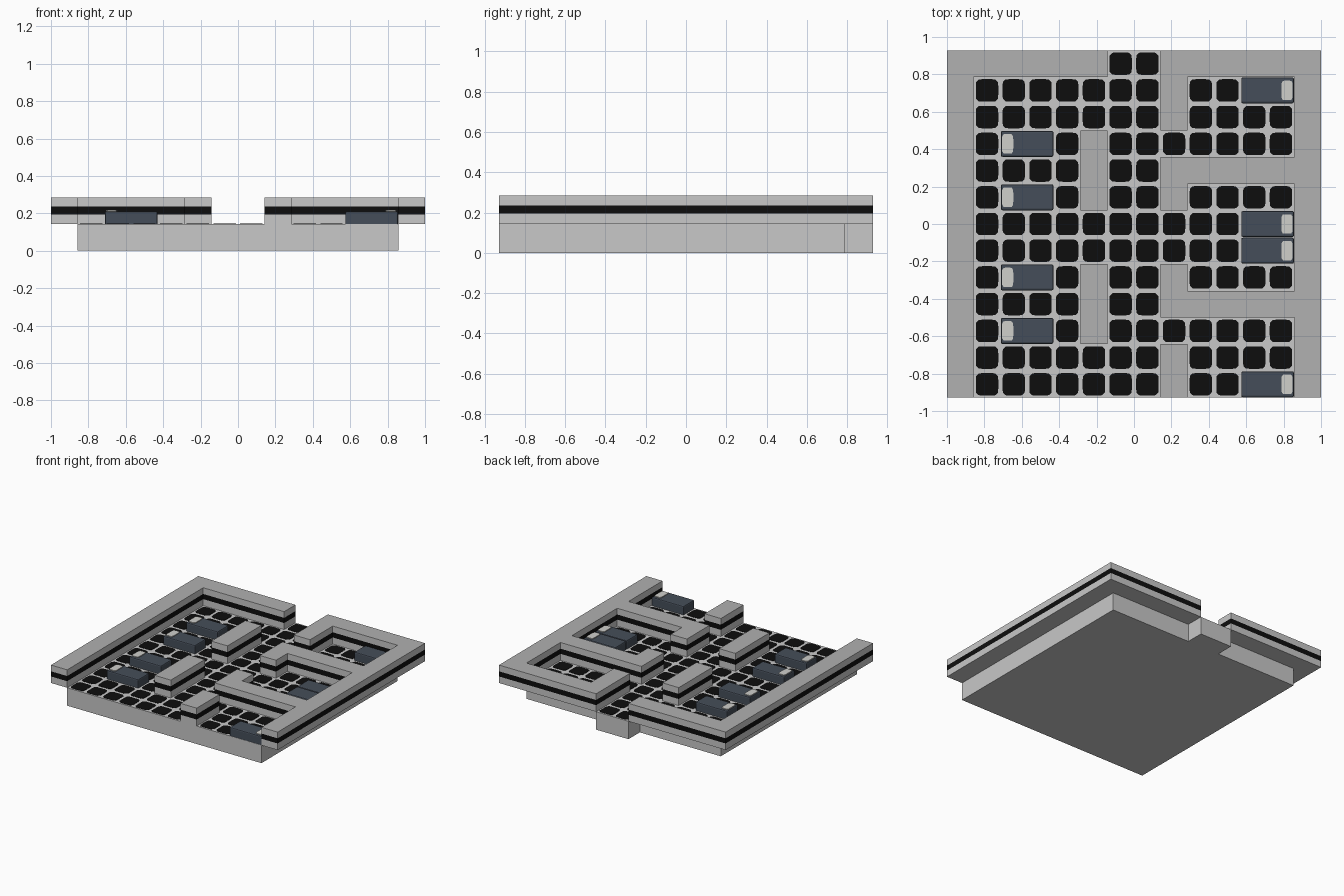
import bpy, bmesh, math
from mathutils import Vector

if "Cube" in bpy.data.objects:
    bpy.data.objects.remove(bpy.data.objects["Cube"])

C = 2 / 14                      # grid cell size
X0, Y0 = -1.0, -6.5 * C         # lower left corner of the grid


def material(name, rgb):
    m = bpy.data.materials.new(name)
    m.diffuse_color = (*rgb, 1)
    m.use_nodes = True
    m.node_tree.nodes["Principled BSDF"].inputs["Base Color"].default_value = m.diffuse_color
    return m


LIGHT = material("light grey", (0.58, 0.58, 0.58))
TOP = material("mid grey", (0.44, 0.44, 0.44))
BLACK = material("black", (0.004, 0.004, 0.004))
BLUE = material("slate blue", (0.060, 0.076, 0.100))
PILLOW = material("off white", (0.63, 0.63, 0.60))


def finish(bm, name, mats):
    me = bpy.data.meshes.new(name)
    bm.to_mesh(me)
    bm.free()
    for m in mats:
        me.materials.append(m)
    ob = bpy.data.objects.new(name, me)
    bpy.context.collection.objects.link(ob)
    return ob


def box(bm, lo, hi):
    lo, hi = Vector(lo), Vector(hi)
    vs = bmesh.ops.create_cube(bm, size=1)["verts"]
    for v in vs:
        v.co = Vector((v.co[k] * (hi[k] - lo[k]) + (hi[k] + lo[k]) / 2 for k in range(3)))
    return vs


def prism(bm, cx, cy, hx, hy, z0, z1, power, n=24):
    """Rounded rectangle plate (superellipse outline)."""
    ring = []
    for k in range(n):
        a = 2 * math.pi * (k + 0.5) / n
        c, s = math.cos(a), math.sin(a)
        r = (abs(c) ** power + abs(s) ** power) ** (-1 / power)
        ring.append((cx + hx * r * c, cy + hy * r * s))
    low = [bm.verts.new((x, y, z0)) for x, y in ring]
    top = [bm.verts.new((x, y, z1)) for x, y in ring]
    bm.faces.new(top)
    bm.faces.new(low[::-1])
    for k in range(n):
        m = (k + 1) % n
        bm.faces.new((low[k], low[m], top[m], top[k]))


# Floor slab with doorstep in the back opening
bm = bmesh.new()
box(bm, (X0 + C, Y0, 0), (1 - C, Y0 + 12 * C, C))
finish(bm, "floor", [LIGHT])
bm = bmesh.new()
box(bm, (-C, Y0 + 12 * C, 0), (C, Y0 + 13 * C, C))
finish(bm, "doorstep", [LIGHT])

# Walls: (first column, first row, columns, rows)
walls = {
    "left_wall": (0, 0, 1, 13), "right_wall": (13, 0, 1, 13),
    "back_wall_left": (1, 12, 5, 1), "back_wall_right": (8, 12, 5, 1),
    "ward_screen_back": (5, 7, 1, 3), "ward_screen_front": (5, 2, 1, 3),
    "corridor_wall_back": (8, 10, 1, 2), "corridor_wall_upper": (8, 7, 1, 2),
    "corridor_wall_lower": (8, 3, 1, 2), "corridor_wall_front": (8, 0, 1, 2),
    "divider_back": (9, 8, 4, 1), "divider_front": (9, 3, 4, 1),
}
used = set()
for name, (i, j, w, h) in walls.items():
    bm = bmesh.new()
    box(bm, (X0 + i * C, Y0 + j * C, C), (X0 + (i + w) * C, Y0 + (j + h) * C, 2 * C))
    for z in (0.195, 0.236):
        bmesh.ops.bisect_plane(bm, geom=bm.verts[:] + bm.edges[:] + bm.faces[:],
                               plane_co=(0, 0, z), plane_no=(0, 0, 1))
    bm.normal_update()
    # black stripe by height, darker top by direction
    for f in bm.faces:
        z = f.calc_center_median().z
        if f.normal.z > 0.5:
            f.material_index = 1
        elif abs(f.normal.z) < 0.5 and 0.195 < z < 0.236:
            f.material_index = 2
    finish(bm, name, [LIGHT, TOP, BLACK])
    used |= {(a, b) for a in range(i, i + w) for b in range(j, j + h)}

# Beds, two cells long, pillow at the outer end
beds = [(2, j, -1) for j in (2, 4, 7, 9)] + [(11, j, 1) for j in (0, 5, 6, 11)]
for n, (i, j, side) in enumerate(beds, 1):
    g = 0.002
    bm = bmesh.new()
    box(bm, (X0 + i * C + g, Y0 + j * C + g, C),
        (X0 + (i + 2) * C - g, Y0 + (j + 1) * C - g, 0.211))
    top_edges = [e for e in bm.edges if max(v.co.z for v in e.verts) > 0.2]
    bmesh.ops.bevel(bm, geom=top_edges, offset=0.009, segments=2, affect='EDGES', profile=0.5)
    finish(bm, f"bed_{n}", [BLUE])
    bm = bmesh.new()
    cx = X0 + (i + 1) * C + side * 0.104
    prism(bm, cx, Y0 + (j + 0.5) * C, 0.03, 0.052, 0.208, 0.217, 7)
    finish(bm, f"pillow_{n}", [PILLOW])
    used |= {(i, j), (i + 1, j)}

# Black rounded floor tiles on every free cell
bm = bmesh.new()
for i in range(1, 13):
    for j in range(13):
        if (i, j) not in used:
            prism(bm, X0 + (i + 0.5) * C, Y0 + (j + 0.5) * C, 0.06, 0.06, C - 0.001, C + 0.002, 6)
finish(bm, "floor_tiles", [BLACK])
